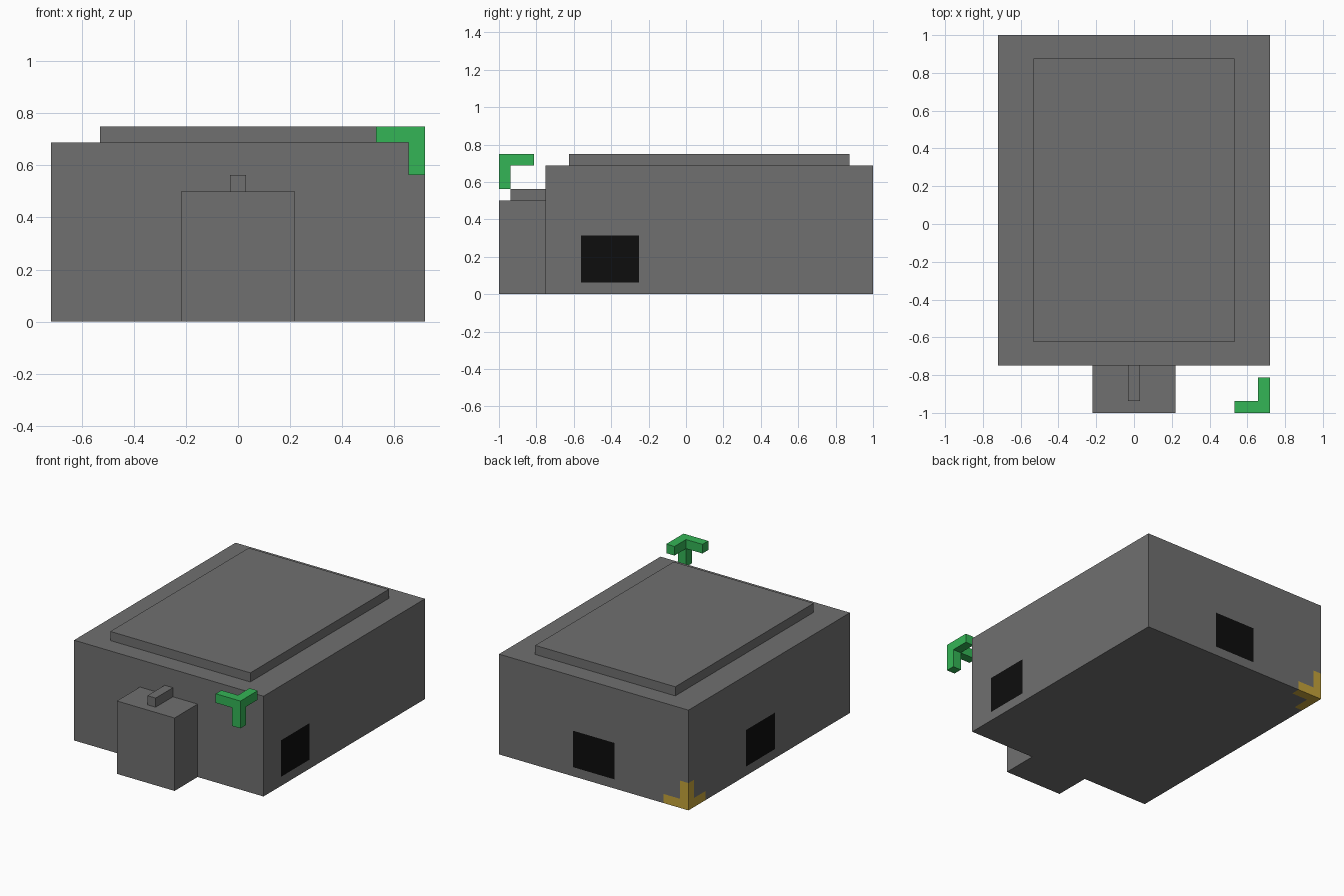
import bpy
import bmesh
from mathutils import Vector

U = 1 / 16                      # modelling grid unit
HALF_W = 11.5 * U               # half width of the body

if "Cube" in bpy.data.objects:
    bpy.data.objects.remove(bpy.data.objects["Cube"], do_unlink=True)


def material(name, rgb):
    mat = bpy.data.materials.new(name)
    mat.use_nodes = True
    mat.diffuse_color = (*rgb, 1)
    mat.node_tree.nodes["Principled BSDF"].inputs["Base Color"].default_value = (*rgb, 1)
    return mat


grey = material("grey", (0.162, 0.162, 0.162))
black = material("black", (0.004, 0.004, 0.004))
green = material("green", (0.034, 0.46, 0.093))
yellow = material("yellow", (0.56, 0.37, 0.043))


def add_box(bm, lo, hi):
    lo, hi = Vector(lo), Vector(hi)
    verts = bmesh.ops.create_cube(bm, size=1)["verts"]
    for v in verts:
        v.co = (lo + hi) / 2 + v.co * (hi - lo)


def finish(name, bm, mats):
    mesh = bpy.data.meshes.new(name)
    bm.to_mesh(mesh)
    bm.free()
    for mat in mats:
        mesh.materials.append(mat)
    obj = bpy.data.objects.new(name, mesh)
    bpy.context.collection.objects.link(obj)
    return obj


def box(name, lo, hi, mat):
    bm = bmesh.new()
    add_box(bm, lo, hi)
    return finish(name, bm, [mat])


# Body: cut along the borders of the ports and the corner mark
bm = bmesh.new()
add_box(bm, (-HALF_W, -12 * U, 0), (HALF_W, 16 * U, 11 * U))
cuts = {
    0: [-HALF_W + U, -HALF_W + 3 * U, -2.5 * U, 2.5 * U],
    1: [-9 * U, -4 * U, U, 6 * U, 13 * U, 15 * U],
    2: [U, 3 * U, 5 * U],
}
for axis, places in cuts.items():
    normal = Vector((0, 0, 0))
    normal[axis] = 1
    for place in places:
        geom = bm.verts[:] + bm.edges[:] + bm.faces[:]
        bmesh.ops.bisect_plane(bm, geom=geom, plane_co=normal * place, plane_no=normal)

bm.normal_update()
for f in bm.faces:
    c, n = f.calc_center_median(), f.normal
    # Black ports on both sides and the back
    if U < c.z < 5 * U and (
            (n.x > 0.5 and -9 * U < c.y < -4 * U)
            or (n.x < -0.5 and U < c.y < 6 * U)
            or (n.y > 0.5 and abs(c.x) < 2.5 * U)):
        f.material_index = 1
    # Yellow three-armed mark at the rear bottom corner
    d = sorted((c.x + HALF_W, 16 * U - c.y, c.z))
    if d[1] < U and d[2] < 3 * U:
        f.material_index = 2
finish("body", bm, [grey, black, yellow])

# Raised lid
box("lid", (-8.5 * U, -10 * U, 11 * U), (8.5 * U, 14 * U, 12 * U), grey)

# Front block with its small ridge
box("front_block", (-3.5 * U, -16 * U, 0), (3.5 * U, -12 * U, 8 * U), grey)
box("block_ridge", (-U / 2, -15 * U, 8 * U), (U / 2, -12 * U, 9 * U), grey)

# Floating green corner bracket with three arms
corner = Vector((HALF_W, -16 * U, 12 * U))
bm = bmesh.new()
add_box(bm, corner + Vector((-U, 0, -3 * U)), corner + Vector((0, U, 0)))
add_box(bm, corner + Vector((-3 * U, 0, -U)), corner + Vector((-U, U, 0)))
add_box(bm, corner + Vector((-U, U, -U)), corner + Vector((0, 3 * U, 0)))
finish("corner_bracket", bm, [green])
